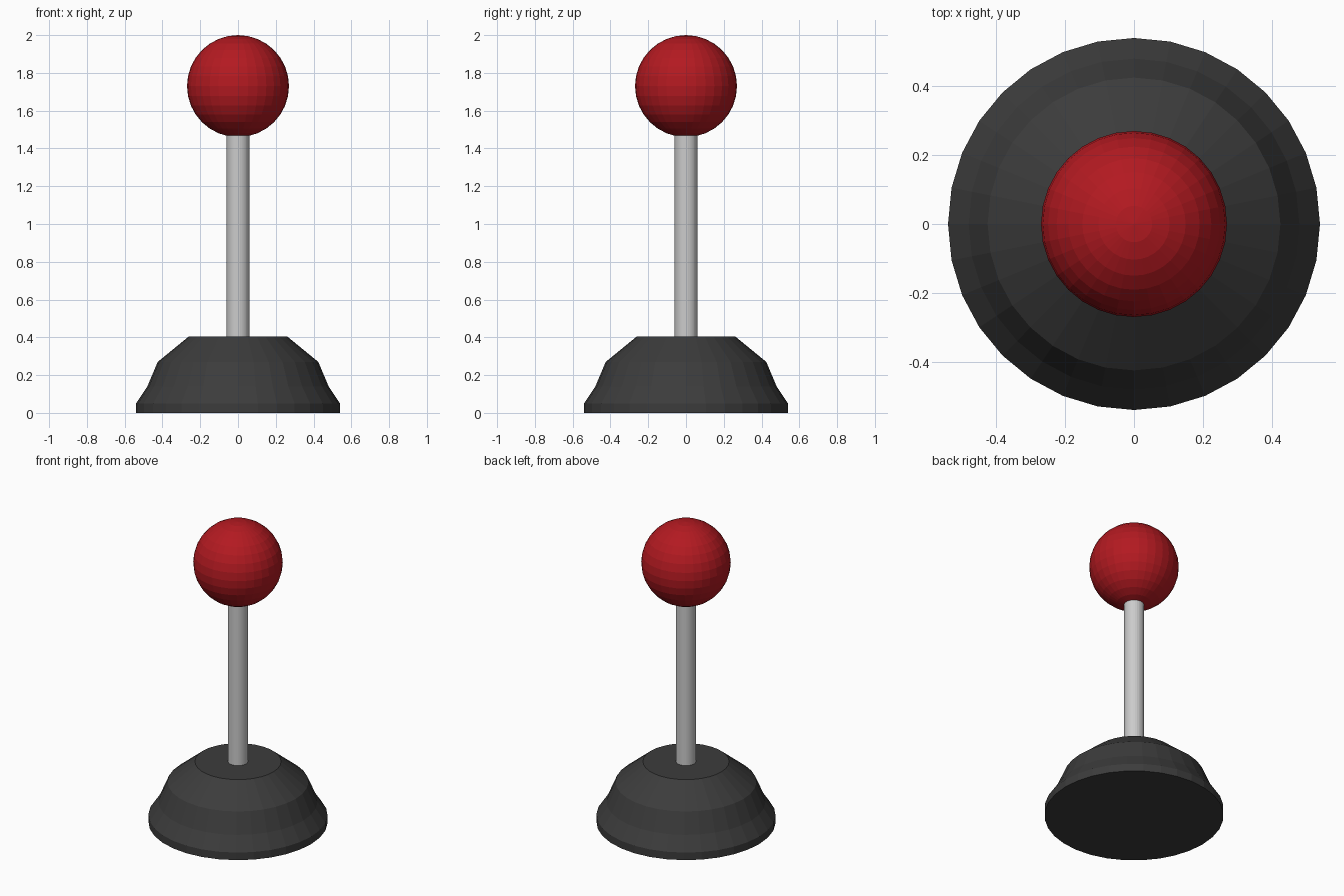
import bpy, bmesh
from math import cos, sin, tau

if "Cube" in bpy.data.objects:
    bpy.data.objects.remove(bpy.data.objects["Cube"])

SIDES = 32


def material(name, color):
    mat = bpy.data.materials.new(name)
    mat.diffuse_color = (*color, 1)
    mat.use_nodes = True
    mat.node_tree.nodes["Principled BSDF"].inputs["Base Color"].default_value = mat.diffuse_color
    return mat


def make_object(name, bm, mat=None):
    bmesh.ops.recalc_face_normals(bm, faces=bm.faces)
    mesh = bpy.data.meshes.new(name)
    bm.to_mesh(mesh)
    bm.free()
    if mat:
        mesh.materials.append(mat)
    obj = bpy.data.objects.new(name, mesh)
    bpy.context.collection.objects.link(obj)
    return obj


def lathe(name, profile, mat=None):
    """Closed solid turned around z from (radius, z) points."""
    bm = bmesh.new()
    rings = [[bm.verts.new((r * cos(tau * i / SIDES), r * sin(tau * i / SIDES), z))
              for i in range(SIDES)] for r, z in profile]
    for low, high in zip(rings, rings[1:]):
        for i in range(SIDES):
            j = (i + 1) % SIDES
            bm.faces.new((low[i], low[j], high[j], high[i]))
    bm.faces.new(rings[0][::-1])
    bm.faces.new(rings[-1])
    return make_object(name, bm, mat)


dark = material("dark_rubber", (0.045, 0.045, 0.045))
red = material("red_plastic", (0.45, 0.01, 0.015))

# Stepped base with a short vertical rim
lathe("base", [(0.54, 0), (0.54, 0.05), (0.48, 0.14), (0.425, 0.27), (0.26, 0.405)], dark)

# Shaft, seated in the base and the ball
lathe("shaft", [(0.06, 0.39), (0.06, 1.48)])

# Ball handle
bm = bmesh.new()
bmesh.ops.create_uvsphere(bm, u_segments=SIDES, v_segments=16, radius=0.27)
bmesh.ops.translate(bm, verts=bm.verts, vec=(0, 0, 1.73))
make_object("ball_handle", bm, red)
